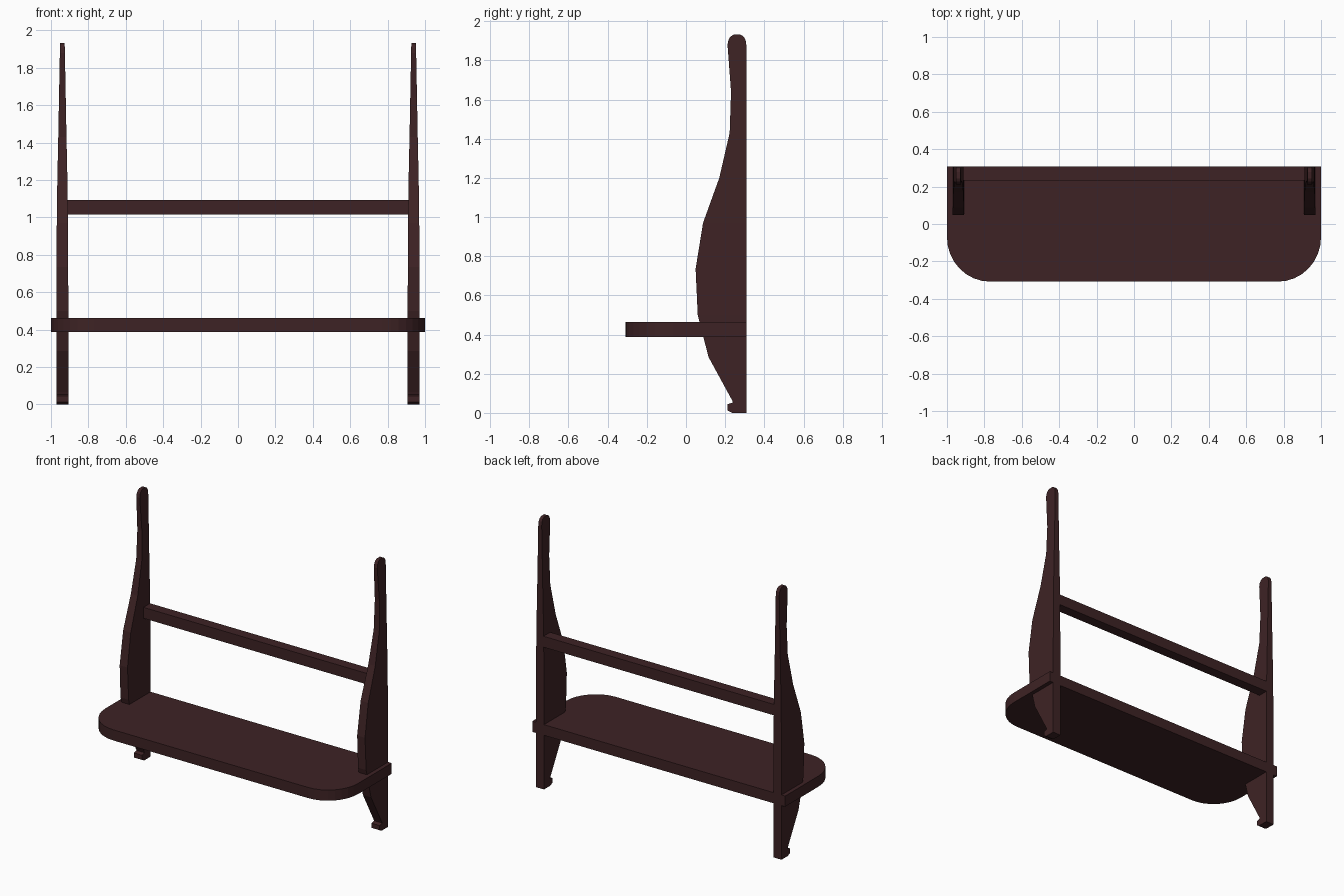
import bpy, bmesh, math

if "Cube" in bpy.data.objects:
    bpy.data.objects.remove(bpy.data.objects["Cube"])

wood = bpy.data.materials.new("dark brown wood")
wood.diffuse_color = (0.048, 0.0165, 0.018, 1)
wood.use_nodes = True
wood.node_tree.nodes["Principled BSDF"].inputs["Base Color"].default_value = wood.diffuse_color
BACK = 0.308


def finish(name, bm):
    bmesh.ops.recalc_face_normals(bm, faces=bm.faces[:])
    me = bpy.data.meshes.new(name)
    bm.to_mesh(me)
    bm.free()
    me.materials.append(wood)
    ob = bpy.data.objects.new(name, me)
    bpy.context.collection.objects.link(ob)


def loft(name, rings):
    # Skin a stack of equal-length rings and cap both ends
    bm = bmesh.new()
    vs = [[bm.verts.new(p) for p in r] for r in rings]
    n = len(rings[0])
    for a, b in zip(vs, vs[1:]):
        for i in range(n):
            j = (i + 1) % n
            bm.faces.new((a[i], a[j], b[j], b[i]))
    bm.faces.new(vs[0])
    bm.faces.new(vs[-1])
    finish(name, bm)


# Side uprights: (height, front y, back y, half thickness)
levels = [
    (0.0, 0.235, BACK, 0.032), (0.012, 0.213, BACK, 0.032),
    (0.045, 0.213, BACK, 0.032), (0.053, 0.24, BACK, 0.032),
    (0.065, 0.235, BACK, 0.032), (0.285, 0.115, BACK, 0.032),
    (0.50, 0.06, BACK, 0.032), (0.735, 0.049, BACK, 0.031),
    (0.97, 0.087, BACK, 0.030), (1.20, 0.17, BACK, 0.027),
    (1.43, 0.223, BACK, 0.022), (1.64, 0.23, BACK, 0.018),
    (1.88, 0.212, BACK, 0.0135), (1.905, 0.217, 0.304, 0.013),
    (1.922, 0.227, 0.294, 0.0125), (1.931, 0.243, 0.278, 0.012),
]
for side, s in (("left", -1), ("right", 1)):
    cx = s * 0.939
    loft(side + "_upright", [
        [(cx - h, f, z), (cx + h, f, z), (cx + h, b, z), (cx - h, b, z)]
        for z, f, b, h in levels])

# Shelf with rounded front corners
corner = []
for i in range(9):
    a = math.pi / 2 * i / 8
    corner.append((0.77 + 0.23 * math.cos(a), -0.07 - 0.238 * math.sin(a)))
outline = [(1, BACK)] + corner + [(-x, y) for x, y in reversed(corner)] + [(-1, BACK)]
loft("shelf", [[(x, y, z) for x, y in outline] for z in (0.387, 0.463)])

# Back rail between the uprights
loft("back_rail", [
    [(x, 0.233, 1.016), (x, BACK, 1.016), (x, BACK, 1.094), (x, 0.233, 1.094)]
    for x in (-0.915, 0.915)])
